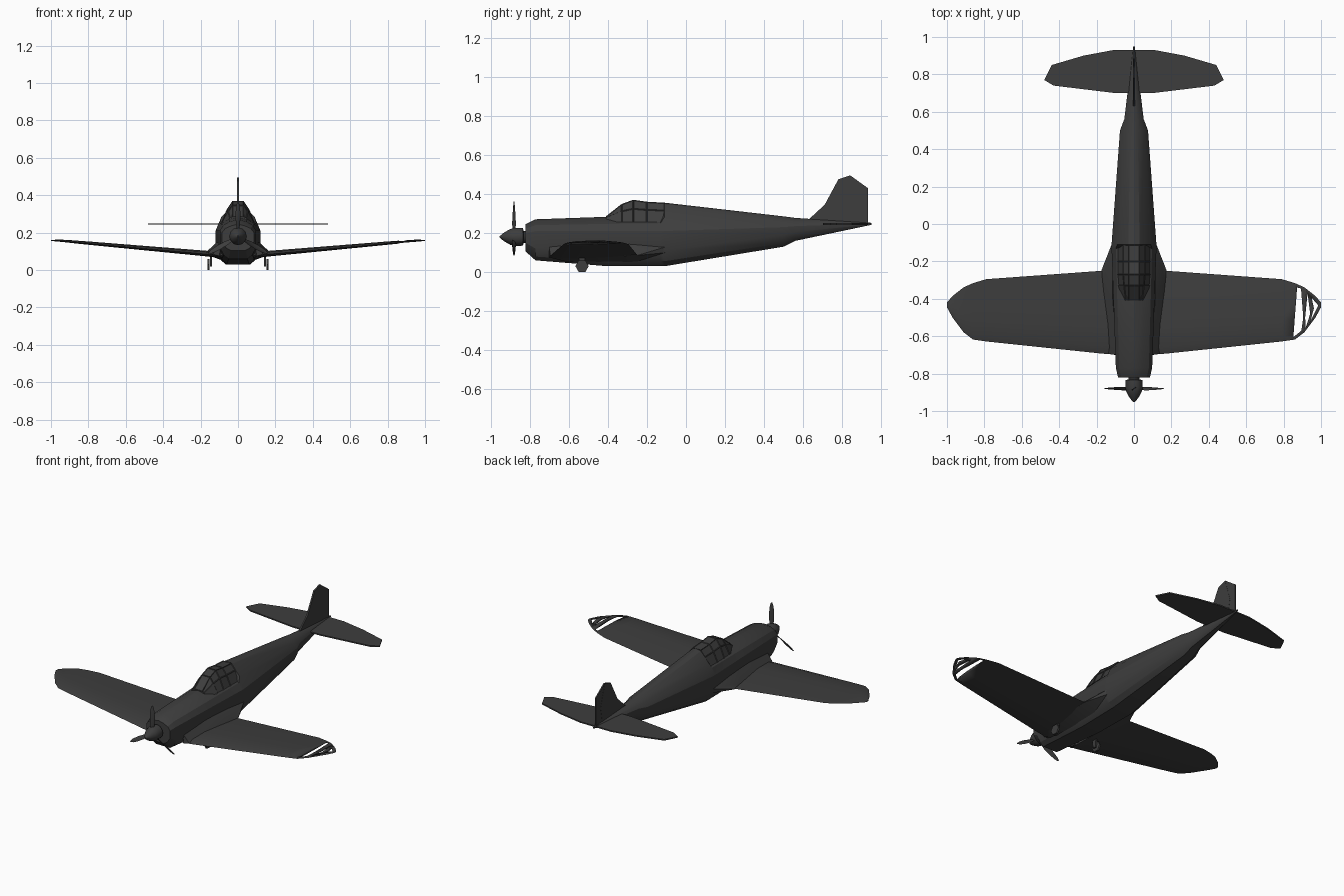
import bpy, bmesh, math
from mathutils import Vector, Matrix

cube = bpy.data.objects.get("Cube")
if cube:
    bpy.data.objects.remove(cube, do_unlink=True)

# Single dark grey paint
paint = bpy.data.materials.new("dark grey paint")
paint.use_nodes = True
GREY = (0.047, 0.047, 0.047, 1)
paint.diffuse_color = GREY
bsdf = paint.node_tree.nodes["Principled BSDF"]
bsdf.inputs["Base Color"].default_value = GREY
bsdf.inputs["Roughness"].default_value = 0.7


def finish(name, bm, angle=25):
    """Turn a bmesh into a painted object with sharp edges kept."""
    bmesh.ops.remove_doubles(bm, verts=bm.verts, dist=0.0002)
    bmesh.ops.recalc_face_normals(bm, faces=bm.faces)
    me = bpy.data.meshes.new(name)
    bm.to_mesh(me)
    bm.free()
    me.materials.append(paint)
    ob = bpy.data.objects.new(name, me)
    bpy.context.collection.objects.link(ob)
    bpy.ops.object.select_all(action='DESELECT')
    bpy.context.view_layer.objects.active = ob
    ob.select_set(True)
    bpy.ops.object.shade_smooth_by_angle(angle=math.radians(angle))
    return ob


def loft(rings):
    """Closed skin through rings of equal point count, capped at both ends."""
    bm = bmesh.new()
    vs = [[bm.verts.new(p) for p in r] for r in rings]
    n = len(vs[0])
    for a, b in zip(vs, vs[1:]):
        for i in range(n):
            j = (i + 1) % n
            bm.faces.new((a[i], a[j], b[j], b[i]))
    caps = [bm.faces.new(vs[0]), bm.faces.new(vs[-1])]
    return bm, caps


def prism(outline, offset):
    """Flat outline swept both ways along an offset vector."""
    o = Vector(offset)
    return loft([[Vector(p) - o for p in outline], [Vector(p) + o for p in outline]])[0]


def section(y, half):
    """Full ring from half-section points running top to bottom."""
    return [(x, y, z) for x, z in half] + [(-x, y, z) for x, z in reversed(half) if x > 0]


# Fuselage: y, top, bottom, top half width, max half width, upper z, lower z, bottom half width
stations = [
    (-0.82, 0.245, 0.105, 0.035, 0.085, 0.20, 0.15, 0.04),
    (-0.77, 0.27, 0.06, 0.045, 0.097, 0.21, 0.12, 0.05),
    (-0.40, 0.283, 0.03, 0.05, 0.11, 0.21, 0.11, 0.06),
    (-0.13, 0.29, 0.03, 0.05, 0.12, 0.21, 0.11, 0.065),
    (-0.11, 0.355, 0.03, 0.03, 0.12, 0.21, 0.11, 0.065),
    (0.50, 0.285, 0.13, 0.02, 0.075, 0.23, 0.19, 0.03),
    (0.56, 0.277, 0.16, 0.018, 0.052, 0.235, 0.205, 0.025),
    (0.95, 0.252, 0.242, 0.002, 0.004, 0.249, 0.245, 0.002),
]
rings = []
for y, top, bot, ht, hm, zu, zl, hb in stations:
    rings.append(section(y, [
        (0, top), (ht, top - 0.012 * ht / 0.05),
        (ht + (hm - ht) * 0.66, zu + (top - zu) * 0.5),
        (hm, zu), (hm, zl),
        (hb + (hm - hb) * 0.55, bot + (zl - bot) * 0.32),
        (hb, bot), (0, bot)]))
bm, caps = loft(rings)
# Recessed cowl opening
bmesh.ops.inset_region(bm, faces=[caps[0]], thickness=0.012, depth=-0.012)
finish("fuselage", bm)

# Canopy with raised frame bars around each pane
can = []
for y, top, ht, hm, hb in [(-0.41, 0.285, 0.03, 0.045, 0.055), (-0.33, 0.348, 0.03, 0.055, 0.085),
                           (-0.27, 0.370, 0.03, 0.060, 0.09), (-0.20, 0.360, 0.03, 0.060, 0.09),
                           (-0.11, 0.355, 0.03, 0.060, 0.09)]:
    can.append(section(y, [(ht, top), (hm, 0.27 + (top - 0.27) * 0.55), (hb, 0.255)]))
bm, caps = loft(can)
panes = [f for f in bm.faces if f not in caps and f.calc_center_median().z > 0.28]
bmesh.ops.recalc_face_normals(bm, faces=bm.faces)
bmesh.ops.inset_individual(bm, faces=panes, thickness=0.005, depth=-0.003)
finish("canopy", bm, 15)

# Wings: x, leading y, trailing y, mid z, thickness
wing = [(0.08, -0.70, -0.25, 0.080, 0.034), (0.17, -0.693, -0.25, 0.088, 0.030),
        (0.79, -0.628, -0.295, 0.143, 0.018), (0.86, -0.618, -0.316, 0.149, 0.016),
        (0.91, -0.58, -0.338, 0.154, 0.014), (0.97, -0.50, -0.385, 0.158, 0.010),
        (1.00, -0.445, -0.42, 0.157, 0.004)]
profile = [(0, -0.1), (0.08, 0.3), (0.35, 0.5), (0.7, 0.3), (1, 0), (0.7, -0.3), (0.35, -0.5), (0.08, -0.4)]
for side, s in (("left", 1), ("right", -1)):
    bm, _ = loft([[(s * x, le + (te - le) * c, z + t * h) for c, h in profile]
                  for x, le, te, z, t in wing])
    ob = finish(side + "_wing", bm)
    if s == 1:
        # Open slots in the left wing tip
        slots = [[(0.872, -0.34), (0.893, -0.345), (0.905, -0.50), (0.895, -0.57), (0.852, -0.605)],
                 [(0.928, -0.37), (0.942, -0.48), (0.918, -0.555), (0.915, -0.50)],
                 [(0.950, -0.395), (0.985, -0.435), (0.945, -0.515), (0.962, -0.45)]]
        for pts in slots:
            cut = finish("slot_cutter", prism([(x, y, 0.15) for x, y in pts], (0, 0, 0.1)))
            cut.hide_render = True
            mod = ob.modifiers.new("slot", 'BOOLEAN')
            mod.operation, mod.solver, mod.object = 'DIFFERENCE', 'EXACT', cut
            bpy.context.view_layer.objects.active = ob
            bpy.ops.object.modifier_apply(modifier=mod.name)
            bpy.data.objects.remove(cut, do_unlink=True)

    # Wing root fairing
    bm = bmesh.new()
    for p in [(0.09, -0.70, 0.14), (0.135, -0.695, 0.085), (0.10, -0.70, 0.075), (0.175, -0.25, 0.085),
              (0.165, -0.30, 0.10), (0.114, -0.40, 0.15), (0.116, -0.10, 0.13), (0.112, -0.10, 0.10),
              (0.08, -0.25, 0.05), (0.08, -0.62, 0.055), (0.15, -0.62, 0.075)]:
        bm.verts.new((s * p[0], p[1], p[2]))
    bmesh.ops.convex_hull(bm, input=bm.verts)
    finish(side + "_wing_fairing", bm, 15)

    # Six-sided wheel with its strut plate
    hexagon = [(s * 0.158, -0.532 + 0.034 * math.cos(a), 0.030 + 0.034 * math.sin(a))
               for a in [math.radians(60 * k) for k in range(6)]]
    finish(side + "_wheel", prism(hexagon, (0.006, 0, 0)))
    strut = [(s * 0.145, -0.55, 0.085), (s * 0.145, -0.515, 0.085),
             (s * 0.145, -0.522, 0.02), (s * 0.145, -0.543, 0.02)]
    finish(side + "_wheel_strut", prism(strut, (0.005, 0, 0)))

# Tailplane: half outline mirrored
half = [(0.10, 0.70), (0.43, 0.74), (0.48, 0.77), (0.44, 0.85), (0.27, 0.90), (0.11, 0.93)]
outline = [(x, y, 0.246) for x, y in half] + [(-x, y, 0.246) for x, y in reversed(half)]
finish("tailplane", prism(outline, (0, 0, 0.004)))

# Fin and rudder, split along the hinge line
fin = [(0.62, 0.262), (0.71, 0.345), (0.78, 0.475), (0.84, 0.495), (0.885, 0.35), (0.865, 0.245)]
rudder = [(0.84, 0.495), (0.93, 0.43), (0.93, 0.25), (0.865, 0.245), (0.885, 0.35)]
finish("fin", prism([(0, y, z) for y, z in fin], (0.005, 0, 0)))
finish("rudder", prism([(0, y, z) for y, z in rudder], (0.004, 0, 0)))

# Spinner turned from a profile
HUB_Z = 0.18
prof = [(-0.953, 0.004), (-0.93, 0.023), (-0.90, 0.040), (-0.875, 0.047), (-0.835, 0.045), (-0.83, 0.03), (-0.80, 0.03)]
bm, _ = loft([[(r * math.cos(a), y, HUB_Z + r * math.sin(a))
               for a in [math.tau * k / 12 for k in range(12)]] for y, r in prof])
finish("spinner", bm, 35)

# Three twisted propeller blades
for k in range(3):
    turn = Matrix.Translation((0, -0.88, HUB_Z)) @ Matrix.Rotation(math.tau * k / 3, 4, 'Y')
    rings = []
    for r, w, pitch in [(0.03, 0.009, 55), (0.07, 0.015, 40), (0.12, 0.015, 28), (0.16, 0.011, 22), (0.182, 0.004, 20)]:
        p = math.radians(pitch)
        twist = Matrix.Rotation(p, 3, 'Z')
        rings.append([turn @ (twist @ Vector((x * w, y, r)))
                      for x, y in ((-1, 0), (0, 0.003), (1, 0), (0, -0.003))])
    finish("propeller_blade_%d" % (k + 1), loft(rings)[0], 35)
